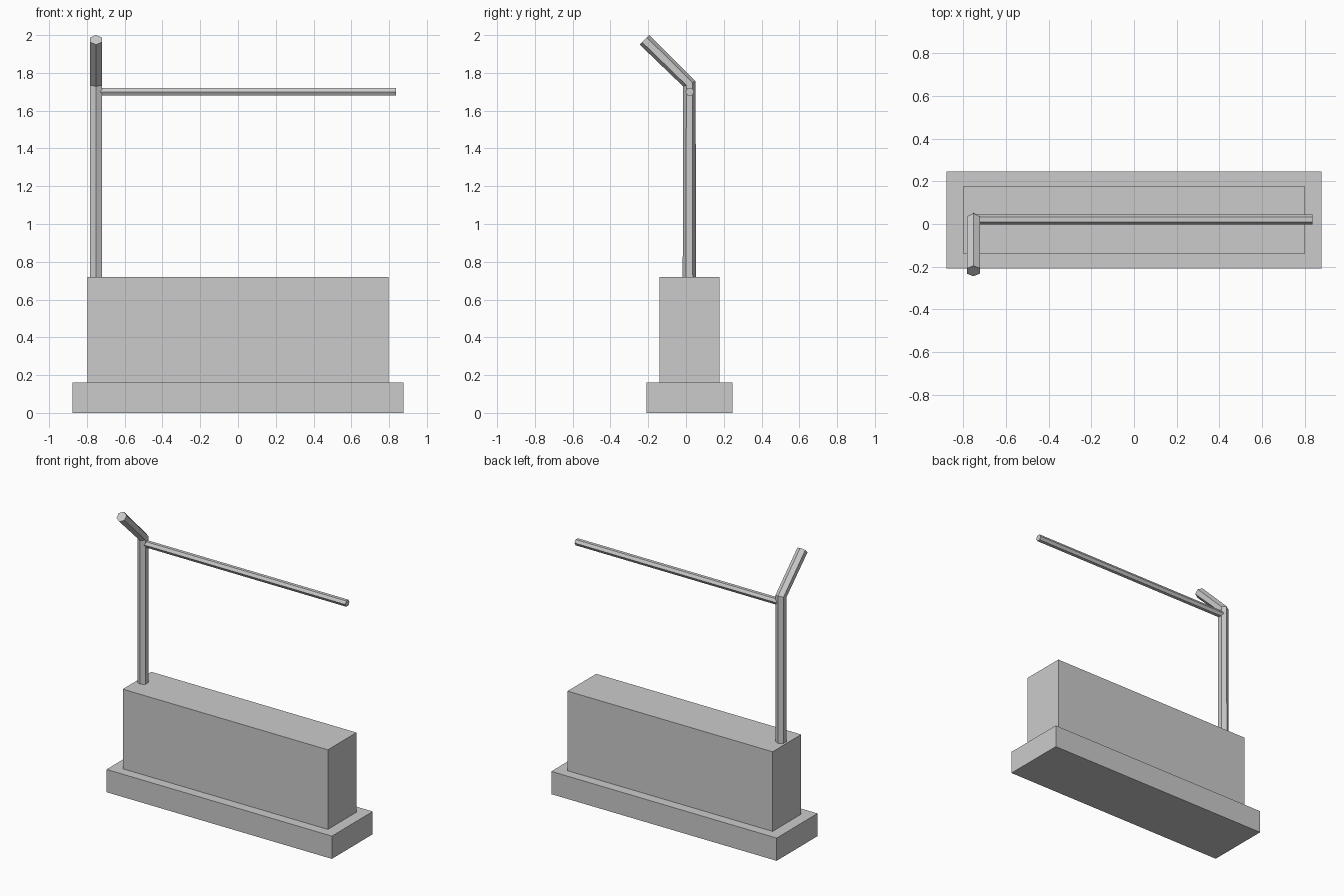
import bpy, bmesh, math
from mathutils import Vector

if "Cube" in bpy.data.objects:
    bpy.data.objects.remove(bpy.data.objects["Cube"])

CY = 0.018   # centre line of the base and post


def finish(name, bm):
    bmesh.ops.recalc_face_normals(bm, faces=bm.faces)
    mesh = bpy.data.meshes.new(name)
    bm.to_mesh(mesh)
    bm.free()
    obj = bpy.data.objects.new(name, mesh)
    bpy.context.collection.objects.link(obj)
    return obj


def box(name, sx, sy, z0, z1):
    bm = bmesh.new()
    bmesh.ops.create_cube(bm, size=1)
    bmesh.ops.scale(bm, vec=(sx, sy, z1 - z0), verts=bm.verts)
    bmesh.ops.translate(bm, vec=(0, CY, (z0 + z1) / 2), verts=bm.verts)
    return finish(name, bm)


def tube(name, points, radius, flat_axis, sides=6):
    """Capped hexagonal tube along a path, flat sides facing flat_axis."""
    pts = [Vector(p) for p in points]
    segs = [(b - a).normalized() for a, b in zip(pts, pts[1:])]
    u = Vector(flat_axis)
    bm = bmesh.new()
    rings = []
    for i, p in enumerate(pts):
        t = (segs[max(i - 1, 0)] + segs[min(i, len(segs) - 1)]).normalized()
        v = t.cross(u)
        angles = [2 * math.pi * k / sides for k in range(sides)]
        rings.append([bm.verts.new(p + radius * (math.cos(a) * v + math.sin(a) * u))
                      for a in angles])
    for r0, r1 in zip(rings, rings[1:]):
        for k in range(sides):
            n = (k + 1) % sides
            bm.faces.new((r0[k], r0[n], r1[n], r1[k]))
    bm.faces.new(rings[0])
    bm.faces.new(rings[-1])
    return finish(name, bm)


# stepped plinth
box("base_slab", 1.754, 0.454, 0, 0.16)
box("base_block", 1.596, 0.318, 0.16, 0.72)

# upright post with its top bent forward
tube("bent_post", [(-0.752, CY, 0.72), (-0.752, CY, 1.742), (-0.752, -0.22, 1.975)],
     0.0355, (1, 0, 0))

# long horizontal bar
tube("cross_bar", [(-0.752, CY + 0.002, 1.70), (0.837, CY + 0.002, 1.70)], 0.0235, (0, 0, 1))
